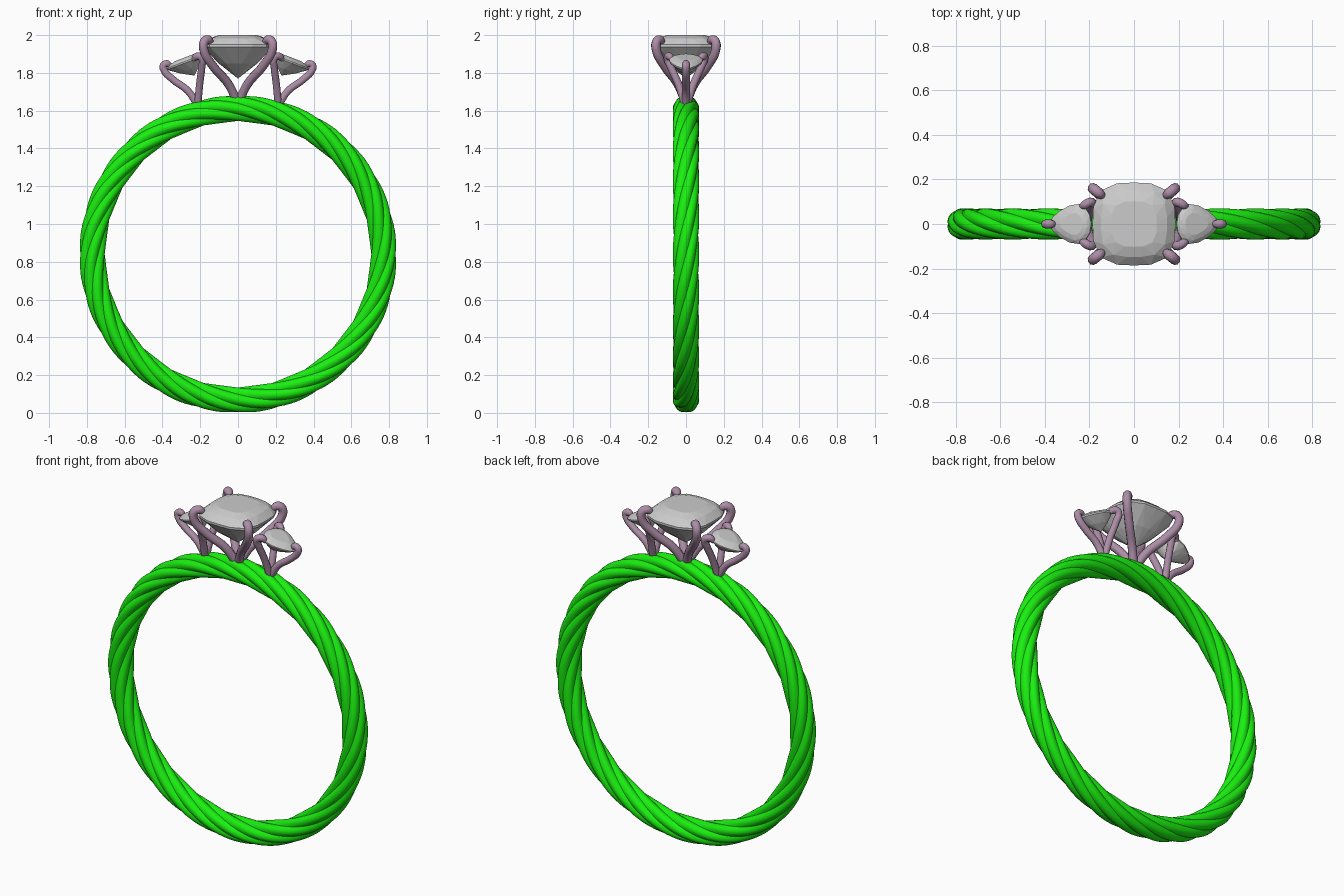
import bpy, bmesh, math
from mathutils import Vector, Matrix

if "Cube" in bpy.data.objects:
    bpy.data.objects.remove(bpy.data.objects["Cube"])


def material(name, rgb):
    m = bpy.data.materials.new(name)
    m.diffuse_color = (*rgb, 1)
    m.use_nodes = True
    m.node_tree.nodes["Principled BSDF"].inputs["Base Color"].default_value = m.diffuse_color
    return m


GREEN = material("band_green", (0.01, 0.87, 0.005))
MAUVE = material("prong_mauve", (0.42, 0.27, 0.39))


def finish(bm, name, mat=None, smooth=None):
    bmesh.ops.recalc_face_normals(bm, faces=bm.faces)
    me = bpy.data.meshes.new(name)
    bm.to_mesh(me)
    bm.free()
    ob = bpy.data.objects.new(name, me)
    bpy.context.collection.objects.link(ob)
    if mat:
        me.materials.append(mat)
    if smooth:
        bpy.ops.object.select_all(action='DESELECT')
        ob.select_set(True)
        bpy.context.view_layer.objects.active = ob
        bpy.ops.object.shade_smooth_by_angle(angle=math.radians(smooth))
    return ob


# Twisted band: lobed cross-section swept round a circle while it rotates
def band(R=0.77, cz=0.84, lobes=6, turns=4, segs=168, per=8):
    bm = bmesh.new()
    n = lobes * per
    rings = []
    for i in range(segs):
        th = math.tau * i / segs
        e = Vector((math.cos(th), 0, math.sin(th)))
        ring = []
        for j in range(n):
            a = math.tau * j / n
            r = 0.058 + 0.012 * abs(math.sin(lobes * a / 2))
            phi = a + turns * th
            p = e * (R + r * math.cos(phi)) + Vector((0, r * math.sin(phi), cz))
            ring.append(bm.verts.new(p))
        rings.append(ring)
    for i in range(segs):
        A, B = rings[i], rings[(i + 1) % segs]
        for j in range(n):
            k = (j + 1) % n
            bm.faces.new((A[j], A[k], B[k], B[j]))
    finish(bm, "twisted_band", GREEN, 35)


# Faceted stone: levels are (scale, height, half-step offset); last is the culet
def gem(name, outline, n, levels, culet, matrix):
    bm = bmesh.new()
    rings = []
    for s, z, off in levels:
        ring = []
        for i in range(n):
            x, y = outline(math.tau * (i + off) / n)
            ring.append(bm.verts.new((x * s, y * s, z)))
        rings.append((ring, off))
    bm.faces.new(rings[0][0])
    for (A, oa), (B, ob) in zip(rings, rings[1:]):
        for i in range(n):
            k = (i + 1) % n
            if oa == ob:
                bm.faces.new((A[i], A[k], B[k], B[i]))
            elif ob > oa:
                bm.faces.new((A[i], A[k], B[i]))
                bm.faces.new((A[k], B[k], B[i]))
            else:
                bm.faces.new((A[i], B[k], B[i]))
                bm.faces.new((A[i], A[k], B[k]))
    tip = bm.verts.new((0, 0, culet))
    last = rings[-1][0]
    for i in range(n):
        bm.faces.new((last[i], last[(i + 1) % n], tip))
    bm.transform(matrix)
    finish(bm, name)


def cushion(a):
    c, s = math.cos(a), math.sin(a)
    p = 3.2
    r = 0.186 / (abs(c) ** p + abs(s) ** p) ** (1 / p)
    return r * c, r * s


def pear(a):
    # blunt end towards -x, point towards +x
    c, s = math.cos(a), math.sin(a)
    x = 0.125 * c if c > 0 else 0.075 * c
    return x, 0.092 * s * (1 - 0.3 * max(c, 0)) 


# Prong: round wire through a few points, with a domed tip
def prong(name, pts, radius):
    cu = bpy.data.curves.new(name, 'CURVE')
    cu.dimensions = '3D'
    cu.bevel_depth = radius
    cu.bevel_resolution = 3
    cu.use_fill_caps = True
    cu.resolution_u = 5
    sp = cu.splines.new('BEZIER')
    sp.bezier_points.add(len(pts) - 1)
    for bp, p in zip(sp.bezier_points, pts):
        bp.co = p
        bp.handle_left_type = bp.handle_right_type = 'AUTO'
    sp.bezier_points[-1].radius = 0.6
    cu.materials.append(MAUVE)
    ob = bpy.data.objects.new(name, cu)
    bpy.context.collection.objects.link(ob)
    bpy.ops.object.select_all(action='DESELECT')
    ob.select_set(True)
    bpy.context.view_layer.objects.active = ob
    bpy.ops.object.convert(target='MESH')
    bpy.ops.object.shade_smooth_by_angle(angle=math.radians(40))


band()

# Centre stone
gem("centre_stone", cushion, 16,
    [(0.55, 2.0, 0), (0.8, 1.983, 0.5), (1, 1.95, 0), (1, 1.938, 0), (0.55, 1.85, 0.5)],
    1.77, Matrix.Identity(4))

centre_path = [(0.008, 0.006, 1.655), (0.05, 0.043, 1.74), (0.135, 0.117, 1.84),
               (0.182, 0.158, 1.925), (0.178, 0.155, 1.967), (0.157, 0.138, 1.975),
               (0.138, 0.123, 1.952)]
outer_path = [(0.215, 0, 1.63), (0.265, 0, 1.705), (0.345, 0, 1.765), (0.392, 0, 1.815),
              (0.395, 0, 1.84), (0.375, 0, 1.848), (0.356, 0, 1.833)]
inner_path = [(0.213, 0.005, 1.63), (0.203, 0.04, 1.74), (0.192, 0.08, 1.83),
              (0.19, 0.098, 1.875), (0.203, 0.096, 1.888), (0.222, 0.085, 1.885),
              (0.238, 0.076, 1.868)]

for sx, side in ((1, "right"), (-1, "left")):
    flip = Matrix.Diagonal((sx, 1, 1, 1))
    # Side stone, tilted outwards
    tilt = Matrix.Translation((0.262, 0, 1.868)) @ Matrix.Rotation(math.radians(21), 4, 'Y')
    gem(side + "_side_stone", pear, 14,
        [(0.55, 0.02, 0), (0.8, 0.013, 0.5), (1, 0, 0), (1, -0.008, 0), (0.55, -0.05, 0.5)],
        -0.088, flip @ tilt)
    prong(side + "_outer_prong", [(sx * x, y, z) for x, y, z in outer_path], 0.02)
    for sy, end in ((1, "back"), (-1, "front")):
        prong(f"{side}_{end}_inner_prong", [(sx * x, sy * y, z) for x, y, z in inner_path], 0.02)
        prong(f"{side}_{end}_centre_prong", [(sx * x, sy * y, z) for x, y, z in centre_path], 0.024)
